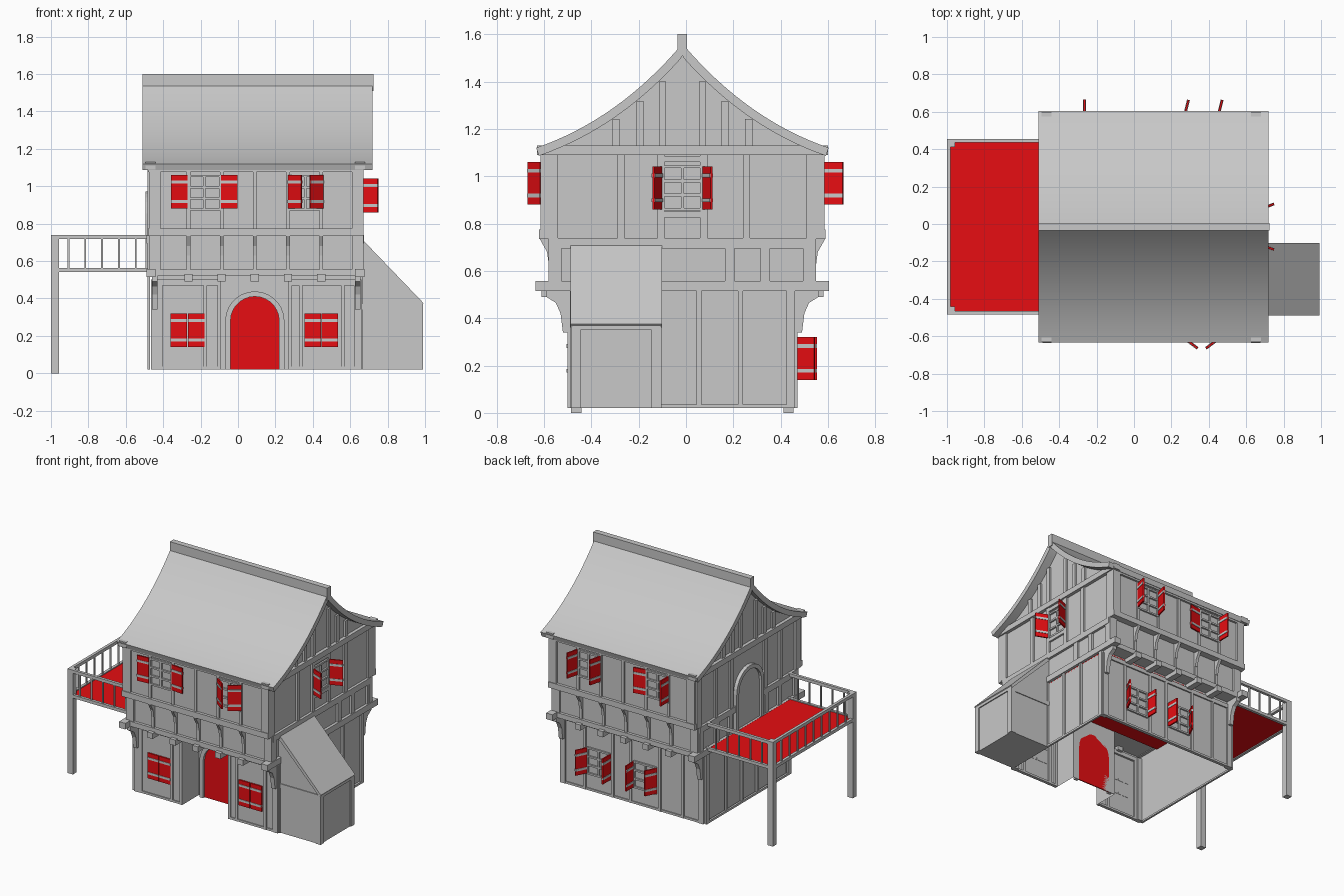
import bpy, bmesh, math
from mathutils import Matrix, Vector

cube = bpy.data.objects.get("Cube")
if cube:
    bpy.data.objects.remove(cube)

YC = -0.015  # the house is symmetric about this line


def material(name, rgb):
    m = bpy.data.materials.new(name)
    m.use_nodes = True
    m.diffuse_color = (*rgb, 1)
    m.node_tree.nodes["Principled BSDF"].inputs["Base Color"].default_value = (*rgb, 1)
    return m


GREY = material("grey", (0.58, 0.58, 0.58))
RED = material("red", (0.8, 0.004, 0.006))


def finish(name, bm, mat, fix=True):
    if fix:
        bmesh.ops.recalc_face_normals(bm, faces=bm.faces)
    me = bpy.data.meshes.new(name)
    bm.to_mesh(me)
    bm.free()
    me.materials.append(mat)
    ob = bpy.data.objects.new(name, me)
    ob.location.y = YC
    bpy.context.collection.objects.link(ob)
    return ob


def boxes(name, items, mat=GREY):
    """Boxes given as x0, x1, y0, y1, z0, z1."""
    bm = bmesh.new()
    for x0, x1, y0, y1, z0, z1 in items:
        size = Matrix.Diagonal((abs(x1 - x0), abs(y1 - y0), abs(z1 - z0), 1))
        mid = Matrix.Translation(((x0 + x1) / 2, (y0 + y1) / 2, (z0 + z1) / 2))
        bmesh.ops.create_cube(bm, size=1, matrix=mid @ size)
    return finish(name, bm, mat)


def prism(name, pts, axis, a, b, mat=GREY):
    """Extrude a profile (across, z) along axis x or y from a to b."""
    bm = bmesh.new()
    rings = []
    for d in (a, b):
        rings.append([bm.verts.new((d, p, z) if axis == "x" else (p, d, z)) for p, z in pts])
    n = len(pts)
    for ring in rings:
        bm.faces.new(ring)
    for i in range(n):
        j = (i + 1) % n
        bm.faces.new((rings[0][i], rings[0][j], rings[1][j], rings[1][i]))
    return finish(name, bm, mat)


def arch(c, r, z0, zs, n=14):
    pts = [(c - r, z0), (c + r, z0)]
    return pts + [(c + r * math.cos(math.pi * i / n), zs + r * math.sin(math.pi * i / n))
                  for i in range(n + 1)]


def arched_door(name, c, r, z0, zs, axis, wall, out, mat):
    """Door leaf and the arched frame around it."""
    prism(name, arch(c, r, z0, zs), axis, wall, wall + out * 0.3, mat)
    outer, inner = arch(c, r + 0.028, z0, zs)[1:], arch(c, r, z0, zs)[1:]
    ring = outer + [(c - r - 0.028, z0), (c - r, z0)] + inner[::-1]
    prism(name + "_frame", ring, axis, wall, wall + out, GREY)


# Ground storey: open-bottomed walls with a porch recess
H0, H1, H2 = 0.475, 0.55, 0.585
XL, XR = -0.46, 0.655
PL, PR, PY = -0.09, 0.27, -0.295
plan = [(XL, H0), (XL, -H0), (PL, -H0), (PL, PY), (PR, PY), (PR, -H0), (XR, -H0), (XR, H0)]
bm = bmesh.new()
low = [bm.verts.new((x, y, 0.02)) for x, y in plan]
top = [bm.verts.new((x, y, 0.52)) for x, y in plan]
for i in range(len(plan)):
    j = (i + 1) % len(plan)
    bm.faces.new((low[i], low[j], top[j], top[i]))
finish("ground_walls", bm, GREY, fix=False)
boxes("inner_floor", [(XL, XR, PY, H0, 0.505, 0.515)], RED)
arched_door("front_door", 0.09, 0.13, 0.02, 0.28, "y", PY, -0.025, RED)

# Jettied upper storeys
boxes("middle_walls", [(XL - 0.01, XR, -H1, H1, 0.52, 0.74)])
boxes("upper_walls", [(XL - 0.01, XR, -H2, H2, 0.74, 1.11)])

# Roof with a sweeping curve
P0, P1, P2 = Vector((0.0, 1.56)), Vector((0.27, 1.24)), Vector((0.618, 1.12))
upper, under = [], []
for i in range(17):
    t = i / 16
    p = P0 * (1 - t) ** 2 + P1 * 2 * t * (1 - t) + P2 * t * t
    d = ((P1 - P0) * (1 - t) + (P2 - P1) * t).normalized()
    upper.append((p.x, p.y))
    q = p + Vector((d.y, -d.x)) * 0.036
    under.append((max(q.x, 0), q.y) if i else (0, 1.51))


def roof_z(y):
    y = abs(y)
    for (a, za), (b, zb) in zip(under, under[1:]):
        if a <= y <= b:
            return za + (zb - za) * (y - a) / max(b - a, 1e-6)
    return under[-1][1]


mirror = [(-y, z) for y, z in upper[:0:-1]]
mirror_under = [(-y, z) for y, z in under[:0:-1]]
roof = prism("roof", mirror + upper + under[::-1] + mirror_under[::-1], "x", -0.51, 0.72)
bpy.context.view_layer.objects.active = roof
roof.select_set(True)
bpy.ops.object.shade_smooth_by_angle(angle=math.radians(30))
gable = [(y, max(z, 1.09)) for y, z in mirror_under + under if abs(y) < H2]
prism("gable_walls", [(-H2, 1.08)] + gable + [(H2, 1.08)], "x", XL - 0.01, XR)
boxes("ridge_beam", [(-0.51, 0.725, -0.02, 0.02, 1.51, 1.6)])

# Long walls: rails, studs, joists and brackets
STUDS = [-0.265 + 0.1775 * i for i in range(5)]
for s, side in ((-1, "front"), (1, "back")):
    timber = [(XL - 0.02, XR + 0.015, s * 0.57, s * 0.605, 0.735, 0.775),
              (XL - 0.02, XR + 0.015, s * 0.57, s * 0.6, 1.075, 1.11),
              (XL, XR, s * 0.54, s * 0.57, 0.52, 0.555)]
    for x in STUDS:
        timber.append((x - 0.01, x + 0.01, s * 0.57, s * 0.594, 0.77, 1.09))
        timber.append((x - 0.01, x + 0.01, s * 0.54, s * 0.562, 0.55, 0.74))
        timber.append((x - 0.022, x + 0.022, s * 0.44, s * 0.595, 0.49, 0.53))
        prism(side + "_small_bracket", [(s * 0.55, 0.63), (s * 0.565, 0.63), (s * 0.572, 0.68),
              (s * 0.603, 0.735), (s * 0.55, 0.735)], "x", x - 0.01, x + 0.01)
    for x in (XL + 0.01, XR - 0.02):
        timber.append((x - 0.025, x + 0.035, s * 0.56, s * 0.6, 0.74, 1.1))
        timber.append((x - 0.025, x + 0.035, s * 0.53, s * 0.565, 0.52, 0.74))
        timber.append((x - 0.015, x + 0.025, s * 0.45, s * 0.485, 0.02, 0.5))
        prism(side + "_corner_bracket", [(s * 0.475, 0.34), (s * 0.505, 0.34), (s * 0.515, 0.42),
              (s * 0.535, 0.465), (s * 0.575, 0.49), (s * 0.575, 0.52), (s * 0.475, 0.52)],
              "x", x - 0.01, x + 0.02)
    ground = [-0.415, -0.175, -0.1, 0.28, 0.335, 0.56] if s < 0 else [-0.3, -0.12, 0.11, 0.25, 0.47]
    for x in ground:
        timber.append((x - 0.01, x + 0.01, s * 0.46, s * 0.484, 0.02, 0.48))
    for a, b in ([(XL, PL), (PR, XR)] if s < 0 else [(XL, XR)]):
        timber.append((a, b, s * 0.46, s * 0.485, 0.47, 0.5))
        timber.append((a, b, s * 0.46, s * 0.482, 0.02, 0.035))
    boxes(side + "_timbers", timber)

# End walls: cross beams, studs and gable posts
for name, w, out in (("right", XR, 1), ("left", XL - 0.01, -1)):
    face = w + out * 0.014
    timber = [(w - out * 0.03, w + out * 0.02, -0.62, 0.62, 0.515, 0.558),
              (w - out * 0.03, w + out * 0.024, -0.615, 0.615, 1.09, 1.13)]
    spans = [(-H1, H1)] if out > 0 else [(-H1, -0.15), (0.15, H1)]
    timber += [(w, w + out * 0.018, a, b, 0.695, 0.738) for a, b in spans]
    upper_studs = [-0.26, -0.09, 0.09, 0.27] if out > 0 else [-0.36, -0.19, 0.19, 0.36]
    timber += [(w, face, y - 0.015, y + 0.015, 0.735, 1.1) for y in upper_studs]
    timber += [(w, face, y - 0.02, y + 0.02, 0.555, 0.7) for y in (-0.35, -0.2, 0.2, 0.35)]
    timber += [(w, face, y - 0.01, y + 0.01, 0.02, 0.52) for y in (-0.3, -0.1, 0.07, 0.245)]
    timber += [(w, face, s * (H0 - 0.035), s * H0, 0.02, 0.52) for s in (-1, 1)]
    timber += [(w, face, s * 0.525, s * H2, 0.735, 1.1) for s in (-1, 1)]
    timber += [(w, face, s * 0.51, s * H1, 0.555, 0.7) for s in (-1, 1)]
    timber.append((w, face, -H0, H0, 0.02, 0.035))
    for y in (-0.28, -0.18, -0.085, 0.085, 0.18, 0.28):
        timber.append((w, face, y - 0.015, y + 0.015, 1.12, roof_z(abs(y) + 0.015)))
    if out > 0:
        timber += [(w, face, -0.09, 0.09, z, z + 0.025) for z in (0.825, 1.06)]
    boxes(name + "_timbers", timber)


# Windows with glazing bars, and shutters with straps
def window(name, along, wall, out, mid, z0):
    a, b, z1 = mid - 0.09, mid + 0.09, z0 + 0.18
    bars = [(a, a + 0.012, z0, z1), (b - 0.012, b, z0, z1), (mid - 0.006, mid + 0.006, z0, z1)]
    bars += [(a, b, z - 0.006, z + 0.006) for z in (z0, z0 + 0.06, z0 + 0.12, z1)]
    items = []
    for p, q, c, d in bars:
        span, depth = (p, q), (wall, wall + out * 0.012)
        items.append((*span, *depth, c, d) if along == "x" else (*depth, *span, c, d))
    boxes(name, items)


def shutter(x, y, dx, dy, z0):
    angle = math.atan2(dy, dx)
    leaf = boxes("shutter", [(0, 0.088, -0.005, 0.005, 0, 0.18)], RED)
    straps = boxes("shutter_straps", [(0, 0.088, -0.008, 0.008, z, z + 0.016) for z in (0.03, 0.135)])
    for ob in (leaf, straps):
        ob.location = (x, y + YC, z0)
        ob.rotation_euler.z = angle


for s in (-1, 1):
    for mid in (-0.18, 0.36):
        window("upper_window", "x", s * H2, s, mid, 0.875)
for mid in (-0.005, 0.36):
    window("back_ground_window", "x", H0, 1, mid, 0.14)
window("right_window", "y", XR, 1, 0, 0.86)

F, B, G, R = -H2 - 0.012, H2 + 0.008, H0 + 0.005, XR + 0.012
for x, dx, dy in ((-0.27, -1, -0.08), (-0.09, 1, -0.08), (0.27, 4, -3), (0.455, -4, -3)):
    shutter(x, F, dx, dy, 0.88)
for x, dx, dy in ((-0.265, 0, 1), (-0.09, 6, 1), (0.27, 1, 4), (0.45, 1, 4)):
    shutter(x, B, dx, dy, 0.88)
for x, dx, dy in ((0.45, 1, 2), (0.27, 0, 1), (0.085, 0, 1), (-0.095, 1, 2)):
    shutter(x, G, dx, dy, 0.14)
for mid in (-0.27, 0.445):
    shutter(mid - 0.09, -H0 - 0.006, 1, 0, 0.14)
    shutter(mid + 0.09, -H0 - 0.006, -1, 0, 0.14)
for s in (-1, 1):
    shutter(R, s * 0.09, 5, s * 2, 0.86)

# Balcony with posts, rails and balusters
arched_door("balcony_door", 0, 0.125, 0.56, 0.82, "x", XL - 0.01, -0.025, GREY)
boxes("balcony_deck", [(-0.985, XL - 0.03, -0.455, 0.455, 0.549, 0.557)], RED)
rails, balusters = [], []
for z in (0.542, 0.718):
    rails.append((-1, -0.98, -0.47, 0.47, z, z + 0.022))
    for s in (-1, 1):
        rails.append((-1, XL - 0.01, s * 0.45, s * 0.47, z, z + 0.022))
for s in (-1, 1):
    rails.append((-1, -0.957, s * 0.427, s * 0.47, 0, 0.74))
    for i in range(5):
        x = -0.907 + 0.09 * i
        balusters.append((x - 0.005, x + 0.005, s * 0.455, s * 0.465, 0.56, 0.72))
for i in range(9):
    y = (i - 4) * 0.09
    balusters.append((-0.995, -0.985, y - 0.005, y + 0.005, 0.56, 0.72))
boxes("balcony_frame", rails)
boxes("balcony_balusters", balusters)

# Lean-to shed against the right wall
Y0, Y1 = -0.465, -0.095
prism("shed_body", [(XR, 0.02), (0.98, 0.02), (0.98, 0.365), (XR, 0.69)], "y", Y0, Y1)
prism("shed_roof", [(XR, 0.69), (0.98, 0.36), (0.992, 0.375), (XR + 0.015, 0.71), (XR, 0.71)],
      "y", Y0 - 0.008, Y1 + 0.008)
trim = []
for y in (Y0, Y1):
    trim.append((0.95, 0.988, y - 0.006, y + 0.006, 0.02, 0.365))
    trim.append((XR, 0.985, y - 0.006, y + 0.006, 0.34, 0.37))
    trim.append((0.97, 0.988, y, y + (0.035 if y == Y0 else -0.035), 0.02, 0.365))
trim.append((0.97, 0.988, Y0, Y1, 0.35, 0.37))
boxes("shed_timbers", trim)
